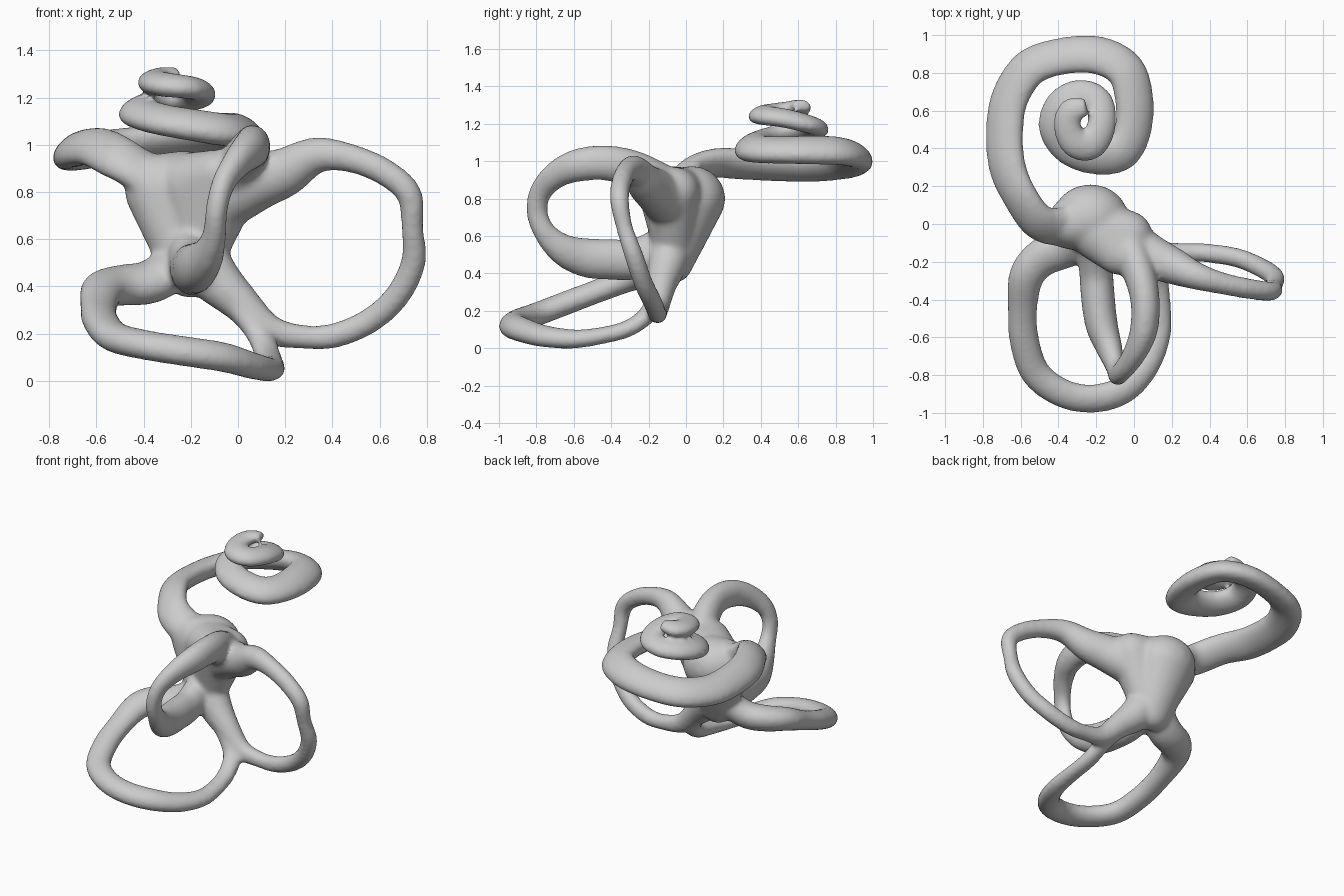
import bpy, bmesh, math
from mathutils import Vector

bm = bmesh.new()


def smooth_path(points, sub=6):
    """Catmull-Rom resampling of (x, y, z, radius) points."""
    p = [Vector(q) for q in points]
    p = [2 * p[0] - p[1]] + p + [2 * p[-1] - p[-2]]
    out = []
    for a, b, c, d in zip(p, p[1:], p[2:], p[3:]):
        for k in range(sub):
            t = k / sub
            out.append(0.5 * (2 * b + (c - a) * t + (2 * a - 5 * b + 4 * c - d) * t * t
                              + (3 * b - a - 3 * c + d) * t ** 3))
    return out + [p[-2]]


def tube(points, axis, flat=1.0, tilt=(0, 0), sides=20):
    """Sweep an elliptical section; 'flat' scales it along the loop axis."""
    path = smooth_path(points)
    axis = Vector(axis).normalized()
    n = len(path)
    rings = []
    for i, q in enumerate(path):
        tan = (path[min(i + 1, n - 1)] - path[max(i - 1, 0)]).to_3d().normalized()
        side = axis.cross(tan).normalized()
        up = tan.cross(side)
        ang = tilt[0] + (tilt[1] - tilt[0]) * i / (n - 1)
        side, up = (side * math.cos(ang) + up * math.sin(ang),
                    up * math.cos(ang) - side * math.sin(ang))
        ring = []
        for k in range(sides):
            a = math.tau * k / sides
            ring.append(bm.verts.new(q.to_3d() + q[3] * (side * math.cos(a) + up * flat * math.sin(a))))
        rings.append(ring)
    for r0, r1 in zip(rings, rings[1:]):
        for k in range(sides):
            j = (k + 1) % sides
            bm.faces.new((r0[k], r0[j], r1[j], r1[k]))
    bm.faces.new(rings[0][::-1])
    bm.faces.new(rings[-1])


def hull(*ellipsoids):
    """Stretch one skin over several (center, radii) ellipsoids."""
    verts = []
    for c, r in ellipsoids:
        for i in range(400):
            z = 1 - (2 * i + 1) / 400
            s, a = math.sqrt(1 - z * z), i * 2.399963
            verts.append(bm.verts.new((c[0] + r[0] * s * math.cos(a),
                                       c[1] + r[1] * s * math.sin(a), c[2] + r[2] * z)))
    bmesh.ops.convex_hull(bm, input=verts)
    loose = [v for v in verts if v.is_valid and not v.link_faces]
    bmesh.ops.delete(bm, geom=loose, context='VERTS')


# central chamber: a funnel narrowing downwards, with a shoulder to the right
hull(((-.23, .03, .80), (.20, .18, .175)), ((-.35, -.01, .81), (.13, .12, .15)),
     ((-.20, -.06, .47), (.12, .10, .12)))
hull(((-.18, -.04, .83), (.16, .16, .14)), ((-.03, -.07, .84), (.13, .14, .13)),
     ((-.08, -.15, .88), (.12, .12, .10)), ((-.15, -.07, .56), (.11, .11, .11)))

# spiral tube: runs clockwise from the chamber, climbing to the tip
tube([(-.36, -.02, .86, .12), (-.50, .01, .94, .11), (-.60, .14, .99, .105),
      (-.67, .30, .985, .11), (-.685, .48, .975, .11), (-.66, .66, .97, .11),
      (-.56, .82, .985, .11), (-.40, .885, 1.005, .107), (-.20, .895, 1.035, .11),
      (-.05, .82, 1.055, .11), (0, .67, 1.06, .11), (-.005, .50, 1.06, .105),
      (-.07, .38, 1.065, .105), (-.20, .355, 1.085, .10), (-.34, .40, 1.11, .095),
      (-.42, .51, 1.14, .09), (-.39, .63, 1.165, .085), (-.29, .69, 1.18, .08),
      (-.19, .65, 1.20, .08), (-.17, .53, 1.23, .08), (-.22, .42, 1.245, .08),
      (-.31, .425, 1.255, .08), (-.355, .52, 1.27, .075), (-.33, .60, 1.285, .07),
      (-.25, .62, 1.30, .05)],
     (0, 0, 1), .62, (-.65, -.15))

# front canal (upright, side facing)
tube([(-.04, -.10, .84, .13), (.03, -.27, .95, .105), (.06, -.42, .99, .095),
      (.05, -.57, .98, .09), (0, -.69, .93, .075), (-.06, -.775, .84, .062),
      (-.09, -.797, .73, .058), (-.10, -.755, .62, .062), (-.13, -.66, .53, .085),
      (-.17, -.54, .485, .105), (-.19, -.40, .475, .11), (-.20, -.26, .48, .11),
      (-.21, -.10, .55, .11)],
     (1, 0, 0), .82)

# right canal (upright, front facing)
tube([(-.04, -.10, .79, .14), (.09, -.17, .845, .12), (.20, -.22, .885, .105),
      (.33, -.275, .955, .078), (.47, -.315, .945, .062), (.62, -.345, .885, .058),
      (.725, -.355, .79, .055), (.738, -.33, .65, .048), (.742, -.28, .50, .054),
      (.67, -.23, .355, .055), (.55, -.18, .25, .055), (.40, -.155, .19, .054),
      (.27, -.15, .187, .052), (.13, -.15, .22, .065), (0, -.13, .34, .085),
      (-.11, -.10, .45, .11), (-.18, -.07, .58, .11)],
     (0, 1, 0), .95)

# lower canal (nearly level)
tube([(-.24, -.08, .50, .11), (-.37, -.13, .42, .11), (-.49, -.18, .405, .105),
      (-.57, -.28, .385, .095), (-.59, -.45, .315, .08), (-.58, -.62, .25, .08),
      (-.52, -.79, .185, .08), (-.38, -.895, .15, .078), (-.22, -.925, .125, .078),
      (-.06, -.88, .10, .078), (.06, -.76, .065, .072), (.13, -.60, .05, .064),
      (.14, -.45, .068, .058), (.125, -.30, .11, .058), (.09, -.19, .20, .062),
      (0, -.13, .34, .08)],
     (.15, -.35, 1), .8)

# fuse everything into one smooth organ
bmesh.ops.recalc_face_normals(bm, faces=bm.faces)
mesh = bpy.data.meshes.new("ear_labyrinth")
bm.to_mesh(mesh)
bm.free()
obj = bpy.data.objects.new("ear_labyrinth", mesh)
bpy.context.collection.objects.link(obj)
remesh = obj.modifiers.new("fuse", 'REMESH')
remesh.mode = 'VOXEL'
remesh.voxel_size = 0.013
remesh.use_smooth_shade = True
relax = obj.modifiers.new("relax", 'SMOOTH')
relax.factor = 0.5
relax.iterations = 18
